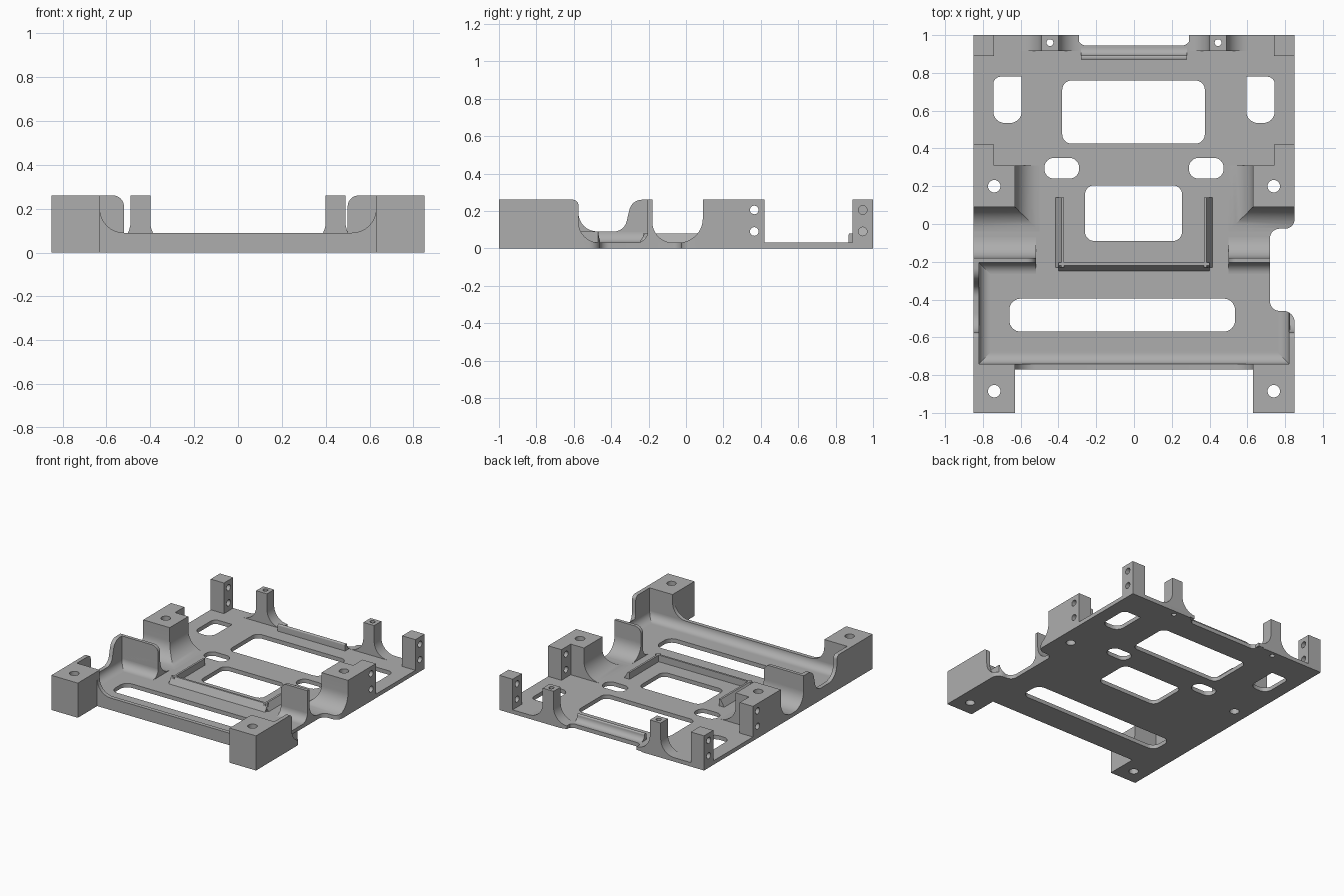
import bpy, bmesh, math
from mathutils import Vector

cube = bpy.data.objects.get("Cube")
if cube:
    bpy.data.objects.remove(cube)

grey = bpy.data.materials.new("plain_grey")
grey.use_nodes = True
colour = (0.42, 0.42, 0.42, 1)
grey.diffuse_color = colour
grey.node_tree.nodes["Principled BSDF"].inputs["Base Color"].default_value = colour

FLOOR, TOP = 0.03, 0.26
parts = []


def finish(name, bm, keep=True):
    bmesh.ops.recalc_face_normals(bm, faces=bm.faces)
    mesh = bpy.data.meshes.new(name)
    bm.to_mesh(mesh)
    bm.free()
    ob = bpy.data.objects.new(name, mesh)
    bpy.context.collection.objects.link(ob)
    mesh.materials.append(grey)
    if keep:
        parts.append(ob)
    return ob


def rounded(points, steps=8):
    """Outline whose corners (u, v, radius) become tangent arcs."""
    out = []
    for i, p in enumerate(points):
        c = Vector(p[:2])
        r = p[2] if len(p) > 2 else 0
        if not r:
            out.append(c)
            continue
        a = (Vector(points[i - 1][:2]) - c).normalized()
        b = (Vector(points[(i + 1) % len(points)][:2]) - c).normalized()
        half = a.angle(b) / 2
        centre = c + (a + b).normalized() * (r / math.sin(half))
        start = c + a * (r / math.tan(half)) - centre
        end = c + b * (r / math.tan(half)) - centre
        turn = start.angle_signed(end)
        for k in range(steps + 1):
            t = -turn * k / steps
            out.append(centre + Vector((start.x * math.cos(t) - start.y * math.sin(t),
                                        start.x * math.sin(t) + start.y * math.cos(t))))
    return out


def add_prism(bm, points, axis, a, b):
    place = {"x": lambda p, d: (d, p.x, p.y),
             "y": lambda p, d: (p.x, d, p.y),
             "z": lambda p, d: (p.x, p.y, d)}[axis]
    outline = rounded(points)
    rings = [[bm.verts.new(place(p, d)) for p in outline] for d in (a, b)]
    bm.faces.new(rings[0])
    bm.faces.new(rings[1][::-1])
    for i in range(len(outline)):
        j = (i + 1) % len(outline)
        bm.faces.new((rings[0][i], rings[0][j], rings[1][j], rings[1][i]))


def prism(name, points, axis, a, b):
    bm = bmesh.new()
    add_prism(bm, points, axis, a, b)
    return finish(name, bm)


def rect(u0, u1, v0, v1, r=0):
    return [(u0, v0, r), (u1, v0, r), (u1, v1, r), (u0, v1, r)]


def box(name, x0, x1, y0, y1, top):
    return prism(name, rect(x0, x1, y0, y1), "z", 0, top)


def flared_block(name, x0, x1, y0, y1, radius, left=0, right=0, front=0):
    """Block whose chosen sides sweep out into the floor."""
    rows = [(0.005, radius)]
    for k in range(11):
        t = math.pi / 2 * k / 10
        rows.append((FLOOR + radius * (1 - math.cos(t)), radius * (1 - math.sin(t))))
    rows.append((TOP, 0))
    bm = bmesh.new()
    rings = []
    for z, d in rows:
        xa, xb, ya = x0 - d * left, x1 + d * right, y0 - d * front
        rings.append([bm.verts.new((x, y, z)) for x, y in
                      ((xa, ya), (xb, ya), (xb, y1), (xa, y1))])
    for lo, hi in zip(rings, rings[1:]):
        for i in range(4):
            j = (i + 1) % 4
            bm.faces.new((lo[i], lo[j], hi[j], hi[i]))
    bm.faces.new(rings[0])
    bm.faces.new(rings[-1])
    return finish(name, bm)


# Floor plate with a recessed rear edge
prism("base_plate", [(-0.85, -0.77), (0.85, -0.77), (0.85, 1), (0.33, 1, 0.04),
                     (0.27, 0.945, 0.04), (-0.27, 0.945, 0.04), (-0.33, 1, 0.04),
                     (-0.85, 1)], "z", 0, FLOOR)

# Front rail sweeping up into the corner blocks, with a rounded tray edge
prism("front_rail", [(-0.64, 0), (0.64, 0), (0.64, TOP), (0.63, TOP), (0.63, 0.09, 0.11),
                     (-0.63, 0.09, 0.11), (-0.63, TOP), (-0.64, TOP)], "y", -0.77, -0.74)
prism("tray_front_fillet", [(-0.745, 0.01), (-0.745, 0.09), (-0.74, 0.09),
                            (-0.74, FLOOR, 0.058), (-0.67, FLOOR), (-0.67, 0.01)],
      "x", -0.83, 0.83)

# Tray end walls, the left one running up into its wing
prism("right_tray_wall", [(-0.75, 0), (-0.75, TOP), (-0.575, TOP, 0.03),
                          (-0.575, FLOOR, 0.11), (-0.46, FLOOR), (-0.46, 0)],
      "x", 0.82, 0.85)
prism("left_tray_wall", [(-0.75, 0), (-0.75, TOP), (-0.575, TOP, 0.03), (-0.575, 0.09, 0.1),
                         (-0.33, 0.09, 0.07), (-0.29, TOP, 0.07), (-0.18, TOP), (-0.18, 0)],
      "x", -0.85, -0.82)
for s in (-1, 1):
    prism("tray_end_fillet", [(s * 0.825, 0.01), (s * 0.825, 0.09), (s * 0.82, 0.09),
                              (s * 0.82, FLOOR, 0.058), (s * 0.75, FLOOR), (s * 0.75, 0.01)],
          "y", -0.745, -0.2)

for s in (-1, 1):
    def span(a, b):
        return sorted((s * a, s * b))

    side = "right" if s > 0 else "left"
    inner = 0.5 if s > 0 else 0.52

    # Corner and middle blocks, with rear posts
    box(side + "_front_block", *span(0.63, 0.85), -1, -0.74, TOP)
    flared_block(side + "_middle_block", *span(0.63, 0.85), 0.09, 0.31, 0.13,
                 left=s > 0, right=s < 0, front=1)
    box(side + "_middle_block_tab", *span(0.74, 0.85), 0.3, 0.42, TOP)
    box(side + "_rear_corner_post", *span(0.74, 0.85), 0.89, 1, TOP)
    flared_block(side + "_rear_pin_post", *span(0.4, 0.49), 0.915, 1, 0.11, left=1, right=1)

    # Upright wing and the curved foot joining it to the cradle and tray
    prism(side + "_wing", [(s * inner, 0.01), (s * inner, TOP, 0.05), (s * 0.85, TOP),
                           (s * 0.85, 0.01)], "y", -0.205, -0.18)
    prism(side + "_wing_foot", [(-0.27, 0.01), (-0.27, FLOOR), (-0.205, FLOOR, 0.06),
                                (-0.205, 0.15), (-0.18, 0.15), (-0.18, FLOOR, 0.11),
                                (-0.06, FLOOR), (-0.06, 0.01)], "x", *span(inner, 0.85))

    # Side arm of the low central lip
    prism(side + "_lip_arm", [(s * 0.37, 0.01), (s * 0.37, 0.08), (s * 0.385, 0.08),
                              (s * 0.415, FLOOR), (s * 0.415, 0.01)], "y", -0.23, 0.14)

# Central lip and rear lip, both sloped on the outside
prism("central_lip", [(-0.25, 0.01), (-0.25, FLOOR), (-0.22, 0.08), (-0.205, 0.08),
                      (-0.205, 0.01)], "x", -0.4, 0.4)
prism("rear_lip", [(0.87, 0.01), (0.87, 0.08, 0.008), (0.892, 0.08, 0.008),
                   (0.892, FLOOR, 0.04), (0.94, FLOOR), (0.94, 0.01)], "x", -0.28, 0.28)

# Openings: windows, side notch, screw holes
cut = bmesh.new()
LOW, HIGH = -0.1, 0.5
windows = [rect(-0.38, 0.375, 0.425, 0.76, 0.05), rect(-0.26, 0.255, -0.09, 0.205, 0.05),
           rect(-0.66, 0.535, -0.57, -0.395, 0.06)]
for s in (-1, 1):
    windows.append(rect(*sorted((s * 0.29, s * 0.475)), 0.24, 0.35, 0.052))
    windows.append([(s * 0.595, 0.535, 0.06), (s * 0.745, 0.535, 0.06),
                    (s * 0.745, 0.78, 0.04), (s * 0.595, 0.78)])
windows.append([(0.72, -0.46, 0.05), (0.85, -0.46, 0.06), (0.85, -0.7), (1, -0.7),
                (1, 0.1), (0.85, 0.1), (0.85, -0.025, 0.05), (0.72, -0.025, 0.05)])
for outline in windows:
    add_prism(cut, outline, "z", LOW, HIGH)


def hole(u, v, r, axis, a, b):
    add_prism(cut, rect(u - r, u + r, v - r, v + r, r * 0.999), axis, a, b)


for s in (-1, 1):
    for x, y, r in ((0.74, -0.885, 0.033), (0.74, 0.2, 0.033), (0.445, 0.96, 0.018)):
        hole(s * x, y, r, "z", LOW, HIGH)
    for y in (0.365, 0.945):
        for z in (0.09, 0.205):
            hole(y, z, 0.023, "x", *sorted((s * 0.7, s * 0.9)))
cutter = finish("opening_cutter", cut, keep=False)
cutter.hide_render = True

for ob in parts:
    bpy.ops.object.select_all(action="DESELECT")
    bpy.context.view_layer.objects.active = ob
    ob.select_set(True)
    mod = ob.modifiers.new("openings", "BOOLEAN")
    mod.operation = "DIFFERENCE"
    mod.solver = "EXACT"
    mod.object = cutter
    bpy.ops.object.modifier_apply(modifier=mod.name)
    bpy.ops.object.shade_smooth_by_angle(angle=math.radians(30))
bpy.data.objects.remove(cutter)
